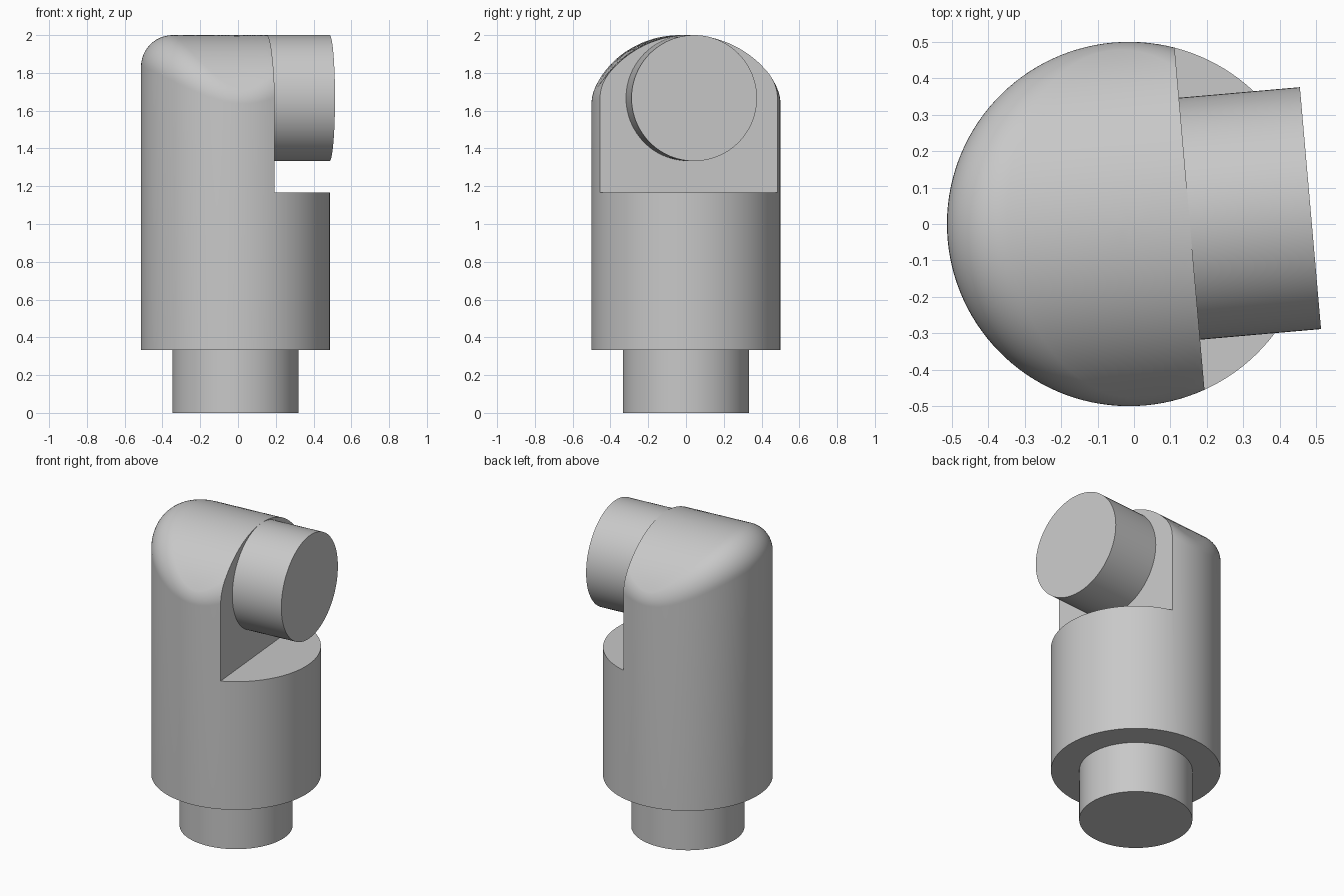
import bpy, bmesh, math
from mathutils import Vector, Matrix

cube = bpy.data.objects.get("Cube")
if cube:
    bpy.data.objects.remove(cube, do_unlink=True)

SEGMENTS = 128
UNIT = 1 / 3
BODY_R, FILLET, CROWN_R = 0.5, UNIT / 2, 0.547
TURN = math.radians(5)
PLACE = Matrix.Translation((-0.0136, 0, 0)) @ Matrix.Rotation(TURN, 4, "Z")

grey = bpy.data.materials.new("plain grey")
grey.use_nodes = True
GREY = (0.58, 0.58, 0.58, 1)
grey.diffuse_color = GREY
for node in grey.node_tree.nodes:
    if node.type == "BSDF_PRINCIPLED":
        node.inputs["Base Color"].default_value = GREY


def add_object(name, bm):
    bmesh.ops.recalc_face_normals(bm, faces=bm.faces[:])
    mesh = bpy.data.meshes.new(name)
    bm.to_mesh(mesh)
    bm.free()
    mesh.materials.append(grey)
    obj = bpy.data.objects.new(name, mesh)
    bpy.context.collection.objects.link(obj)
    obj.matrix_world = PLACE
    return obj


def activate(obj):
    bpy.ops.object.select_all(action="DESELECT")
    obj.select_set(True)
    bpy.context.view_layer.objects.active = obj


def smooth(obj):
    activate(obj)
    bpy.ops.object.shade_smooth_by_angle(angle=math.radians(30))


def cylinder(name, radius, length, matrix):
    bm = bmesh.new()
    bmesh.ops.create_cone(bm, cap_ends=True, segments=SEGMENTS, radius1=radius,
                          radius2=radius, depth=length, matrix=matrix)
    obj = add_object(name, bm)
    smooth(obj)
    return obj


def body_column(t):
    """Points up one side of the body: wall, rolling fillet, arched crown."""
    inner = BODY_R - FILLET
    arch_z = 2 - CROWN_R
    slope = inner * math.sin(t) / (CROWN_R - FILLET)
    lift = math.sqrt(1 - slope * slope)
    wall = Vector((math.cos(t), math.sin(t), 0))
    crown = Vector((0, slope, lift))
    centre = wall * inner + Vector((0, 0, arch_z + (CROWN_R - FILLET) * lift))
    points = [Vector((wall.x * BODY_R, wall.y * BODY_R, UNIT))]
    points += [centre + FILLET * wall.slerp(crown, i / 12) for i in range(13)]
    rim = points[-1]
    for i in range(11, 0, -1):
        x, y = rim.x * i / 12, rim.y * i / 12
        points.append(Vector((x, y, arch_z + math.sqrt(CROWN_R ** 2 - y * y))))
    return points


# Body with the arched, rounded top
bm = bmesh.new()
columns = [[bm.verts.new(p) for p in body_column(math.tau * i / SEGMENTS)]
           for i in range(SEGMENTS)]
apex = bm.verts.new((0, 0, 2))
for i, a in enumerate(columns):
    b = columns[(i + 1) % SEGMENTS]
    for j in range(len(a) - 1):
        bm.faces.new((a[j], b[j], b[j + 1], a[j + 1]))
    bm.faces.new((a[-1], b[-1], apex))
bm.faces.new([c[0] for c in reversed(columns)])
body = add_object("body", bm)

# Notch cut from the side of the body
bm = bmesh.new()
bmesh.ops.create_cube(bm, size=2, matrix=Matrix.Translation((1 + UNIT / 2, 0, 1 + 3.5 * UNIT)))
cutter = add_object("notch_cutter", bm)
cutter.hide_render = True
notch = body.modifiers.new("notch", "BOOLEAN")
notch.operation = "DIFFERENCE"
notch.solver = "EXACT"
notch.object = cutter
activate(body)
bpy.ops.object.modifier_apply(modifier=notch.name)
bpy.data.objects.remove(cutter, do_unlink=True)
smooth(body)

# Side pin and bottom stub
start, end = UNIT / 2 - 0.01, BODY_R
cylinder("side_pin", UNIT, end - start,
         Matrix.Translation(((start + end) / 2, 0, 2 - UNIT)) @ Matrix.Rotation(math.pi / 2, 4, "Y"))
cylinder("bottom_stub", UNIT, UNIT, Matrix.Translation((0, 0, UNIT / 2)))
